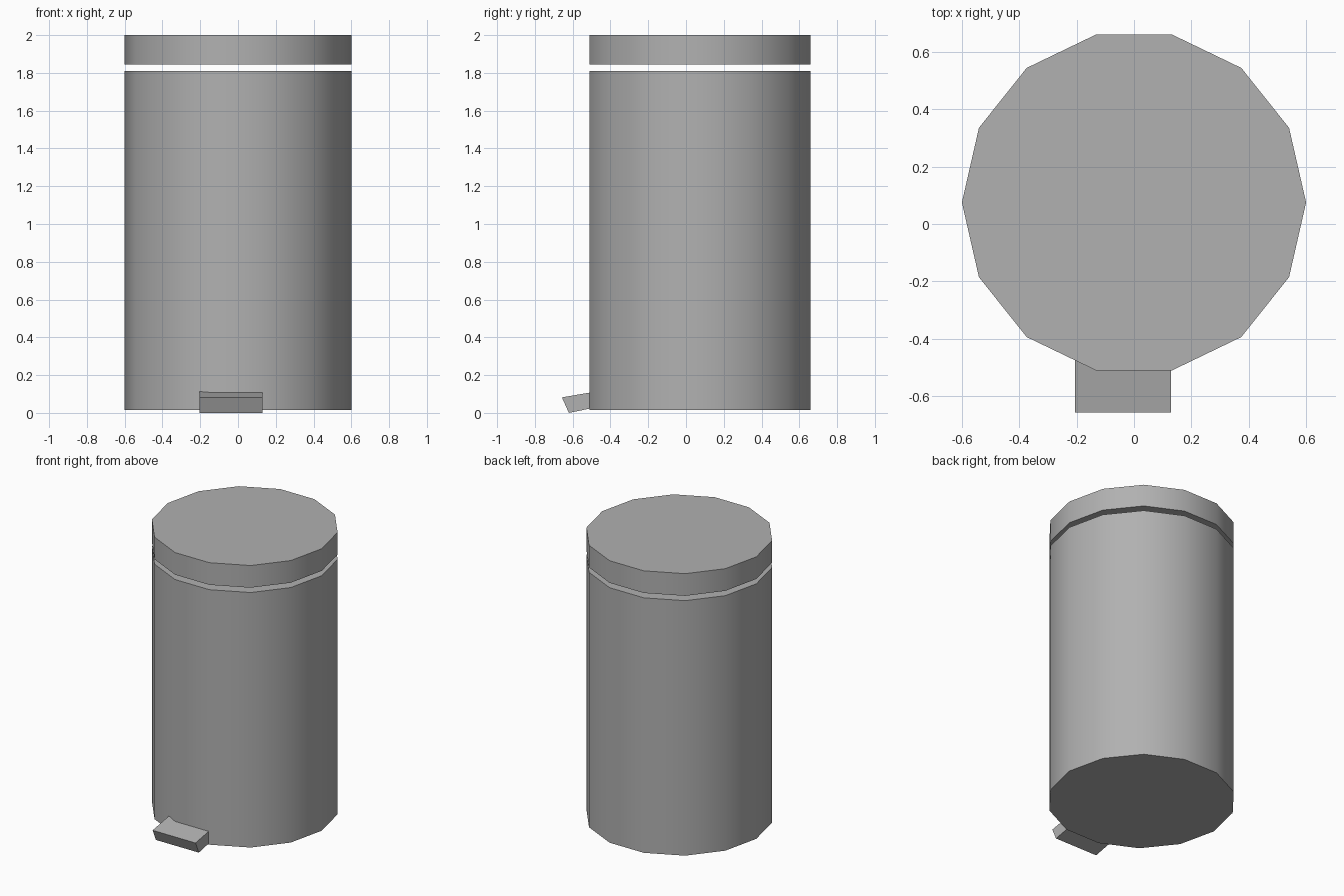
import bpy, bmesh, math

if "Cube" in bpy.data.objects:
    bpy.data.objects.remove(bpy.data.objects["Cube"])

SIDES = 14
RADIUS = 0.6
CENTRE_Y = 0.075

# Dark grey finish shared by all parts
grey = bpy.data.materials.new("dark_grey")
grey.diffuse_color = (0.44, 0.44, 0.44, 1)
grey.use_nodes = True
grey.node_tree.nodes["Principled BSDF"].inputs["Base Color"].default_value = grey.diffuse_color


def drum(name, z0, z1):
    """Closed 14-sided drum with smooth walls and flat caps."""
    bpy.ops.mesh.primitive_cylinder_add(
        vertices=SIDES, radius=RADIUS, depth=z1 - z0,
        location=(0, CENTRE_Y, (z0 + z1) / 2),
        rotation=(0, 0, math.pi / 2))  # corners on the x axis
    ob = bpy.context.object
    ob.name = name
    ob.data.materials.append(grey)
    bpy.ops.object.shade_smooth_by_angle(angle=math.radians(30))
    return ob


def extrude_x(name, profile, x0, x1):
    """Extrude a (y, z) profile along x."""
    bm = bmesh.new()
    face = bm.faces.new([bm.verts.new((x0, y, z)) for y, z in profile])
    ext = bmesh.ops.extrude_face_region(bm, geom=[face])
    moved = [v for v in ext["geom"] if isinstance(v, bmesh.types.BMVert)]
    bmesh.ops.translate(bm, verts=moved, vec=(x1 - x0, 0, 0))
    bmesh.ops.recalc_face_normals(bm, faces=bm.faces)
    mesh = bpy.data.meshes.new(name)
    bm.to_mesh(mesh)
    bm.free()
    ob = bpy.data.objects.new(name, mesh)
    ob.data.materials.append(grey)
    bpy.context.collection.objects.link(ob)
    return ob


# Bin body and lid, separated by a narrow gap
drum("bin_body", 0.015, 1.81)
drum("lid", 1.844, 2.0)

# Tilted foot pedal, running into the body
extrude_x("foot_pedal",
          [(-0.657, 0.082), (-0.62, 0.0), (-0.42, 0.041), (-0.42, 0.123)],
          -0.205, 0.129)
